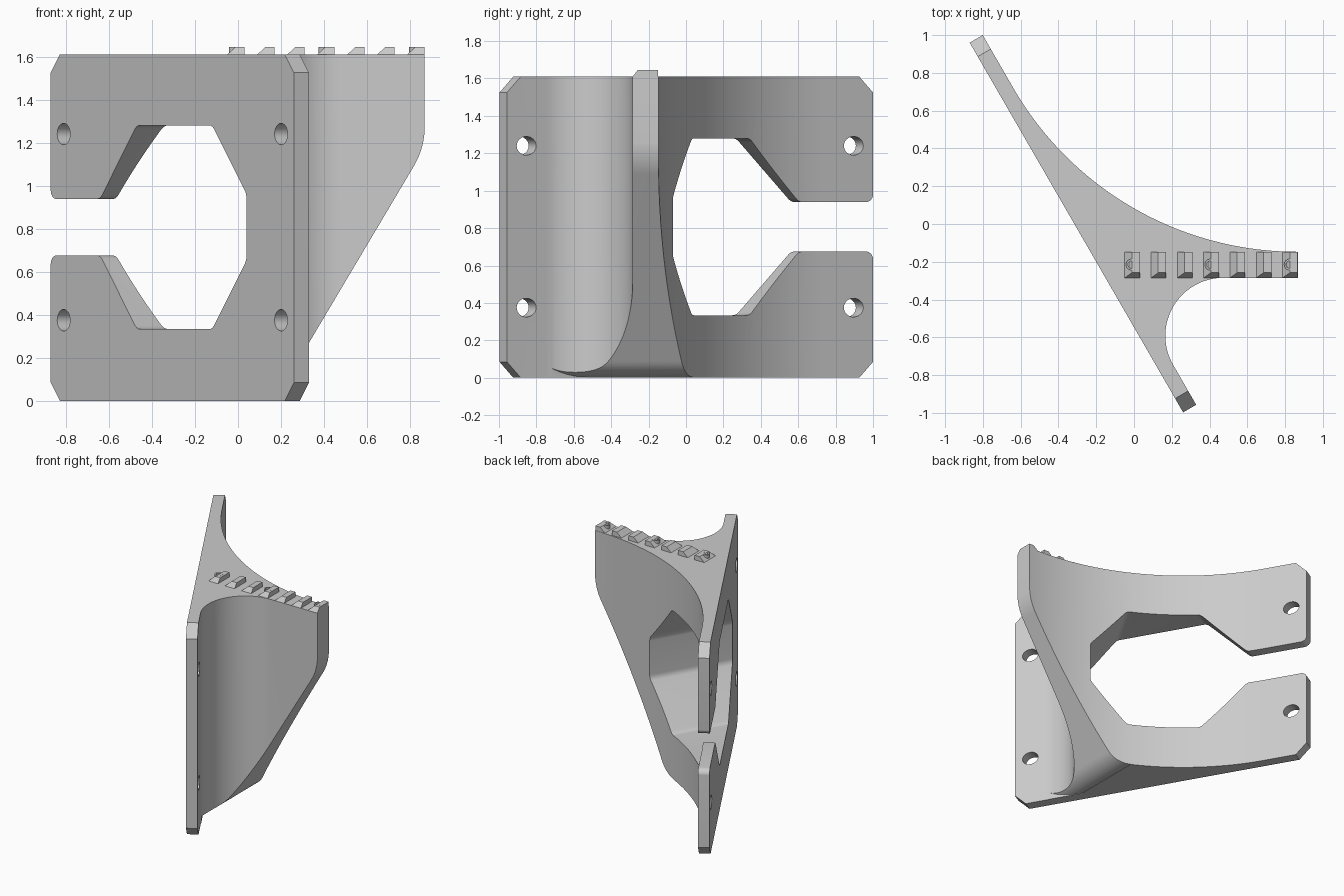
import bpy, bmesh
from math import sin, cos, tan, pi, radians
from mathutils import Vector as V

if "Cube" in bpy.data.objects:
    bpy.data.objects.remove(bpy.data.objects["Cube"])

H, T, L = 1.61, 0.08, 2.26                       # height, plate thickness, plate length
U, N, O = V((.5, -.866, 0)), V((.866, .5, 0)), V((-.87, .96, 0))


def plate_pt(u, n, z):
    return O + U * u + N * n + V((0, 0, z))


def loft(name, ring_a, ring_b):
    bm = bmesh.new()
    a = [bm.verts.new(p) for p in ring_a]
    b = [bm.verts.new(p) for p in ring_b]
    bm.faces.new(a)
    bm.faces.new(b[::-1])
    for i in range(len(a)):
        j = (i + 1) % len(a)
        bm.faces.new((a[j], a[i], b[i], b[j]))
    bmesh.ops.recalc_face_normals(bm, faces=bm.faces)
    me = bpy.data.meshes.new(name)
    bm.to_mesh(me)
    bm.free()
    ob = bpy.data.objects.new(name, me)
    bpy.context.collection.objects.link(ob)
    return ob


def rounded(pts, seg):
    """Polygon of (x, y, radius) with filleted corners."""
    out, n = [], len(pts)
    for i, (x, y, r) in enumerate(pts):
        p = V((x, y))
        if r == 0:
            out.append(p)
            continue
        d0 = (V(pts[i - 1][:2]) - p).normalized()
        d1 = (V(pts[(i + 1) % n][:2]) - p).normalized()
        half = d0.angle(d1) / 2
        c = p + (d0 + d1).normalized() * (r / sin(half))
        s, e = p + d0 * (r / tan(half)) - c, p + d1 * (r / tan(half)) - c
        ang = s.angle(e)
        for k in range(seg + 1):
            t = k / seg
            out.append(c + (s * sin((1 - t) * ang) + e * sin(t * ang)) / sin(ang))
    return out


def cut(target, cutter):
    m = target.modifiers.new("cut", 'BOOLEAN')
    m.operation, m.solver, m.object = 'DIFFERENCE', 'EXACT', cutter
    bpy.context.view_layer.objects.active = target
    bpy.ops.object.modifier_apply(modifier=m.name)
    bpy.data.objects.remove(cutter)


def smooth(ob):
    bpy.ops.object.select_all(action='DESELECT')
    ob.select_set(True)
    bpy.context.view_layer.objects.active = ob
    bpy.ops.object.shade_smooth_by_angle(angle=radians(20))


# Bracket plan: slanted plate flowing into a sideways arm
b0, b1 = plate_pt(0, 0, 0), plate_pt(L, 0, 0)
f0, f1 = plate_pt(0, T, 0), plate_pt(L, T, 0)
corner = lambda y: f0 + U * ((f0.y - y) / .866)
ca, cb = corner(-.147), corner(-.285)
plan = rounded([(b0.x, b0.y, 0), (b1.x, b1.y, 0), (f1.x, f1.y, 0), (cb.x, cb.y, .307),
                (.867, -.285, 0), (.867, -.147, 0), (ca.x, ca.y, 1.735), (f0.x, f0.y, 0)], 36)
bracket = loft("bracket", [V((p.x, p.y, 0)) for p in plan], [V((p.x, p.y, H)) for p in plan])

# Sloping underside of the arm, leaving the plate whole
slope = rounded([(.02, -.1, 0), (.07, .002, 0), (.172, .004, .17), (.867, 1.175, .37),
                 (.869, 1.4, 0), (1.2, 1.4, 0), (1.2, -.1, 0)], 14)
under = loft("underside_cutter", [V((p.x, -1.3, p.y)) for p in slope],
             [V((p.x, 1.3, p.y)) for p in slope])
bm = bmesh.new()
bm.from_mesh(under.data)
bmesh.ops.bisect_plane(bm, geom=bm.verts[:] + bm.edges[:] + bm.faces[:],
                       plane_co=plate_pt(0, T + .002, 0), plane_no=N, clear_inner=True)
bmesh.ops.holes_fill(bm, edges=[e for e in bm.edges if e.is_boundary])
bmesh.ops.recalc_face_normals(bm, faces=bm.faces)
bm.to_mesh(under.data)
bm.free()
cut(bracket, under)

# Open window; its closed end slants as it goes through
half = [(-.001, .132, .045), (.46, .132, .06), (.80, .473, .06), (1.5, .473, .06), (1.82, .153, .06)]
outline = ([(-.2, .3, 0), (-.001, .3, 0)] + half
           + [(u, -z, r) for u, z, r in half[::-1]] + [(-.001, -.3, 0), (-.2, -.3, 0)])
win = rounded(outline, 6)


def window_ring(d):
    return [plate_pt(p.x - (.577 * d if p.x > 1.2 else 0), d, .807 + p.y) for p in win]


cut(bracket, loft("window_cutter", window_ring(-.05), window_ring(.65)))

# Chamfered plate corners and screw holes
for u, su in ((0, 1), (L, -1)):
    for z, sz in ((0, 1), (H, -1)):
        c = .085
        tri = [(u - su * .05, z - sz * .05), (u + su * (c + .05), z - sz * .05),
               (u - su * .05, z + sz * (c + .05))]
        cut(bracket, loft("chamfer_cutter", *[[plate_pt(a, d, b) for a, b in tri] for d in (-.1, .2)]))
for u in (.12, 2.14):
    for z in (.375, 1.24):
        ring = [(u + .06 * cos(k * pi / 16), z + .05 * sin(k * pi / 16)) for k in range(32)]
        cut(bracket, loft("hole_cutter", *[[plate_pt(a, d, b) for a, b in ring] for d in (-.1, .2)]))
smooth(bracket)

# Row of wedge teeth along the top of the arm
for i in range(7):
    x = .031 + .1393 * i
    low = [(x - .08, -.285), (x, -.285), (x, -.149), (x - .08, -.149)]
    top = [(x - .042, -.258), (x, -.258), (x, -.149), (x - .042, -.149)]
    loft("tooth", [V((*p, H)) for p in low], [V((*p, H + .035)) for p in top])

# Hollow pins on the first, middle and last teeth
for x in (-.012, .405, .825):
    def circle(r, z):
        return [V((x + r * cos(k * pi / 12), -.215 + r * sin(k * pi / 12), z)) for k in range(24)]
    pin = loft("pin", circle(.03, H - .005), circle(.03, H + .0355))
    cut(pin, loft("pin_cutter", circle(.02, H + .02), circle(.02, H + .1)))
    smooth(pin)
